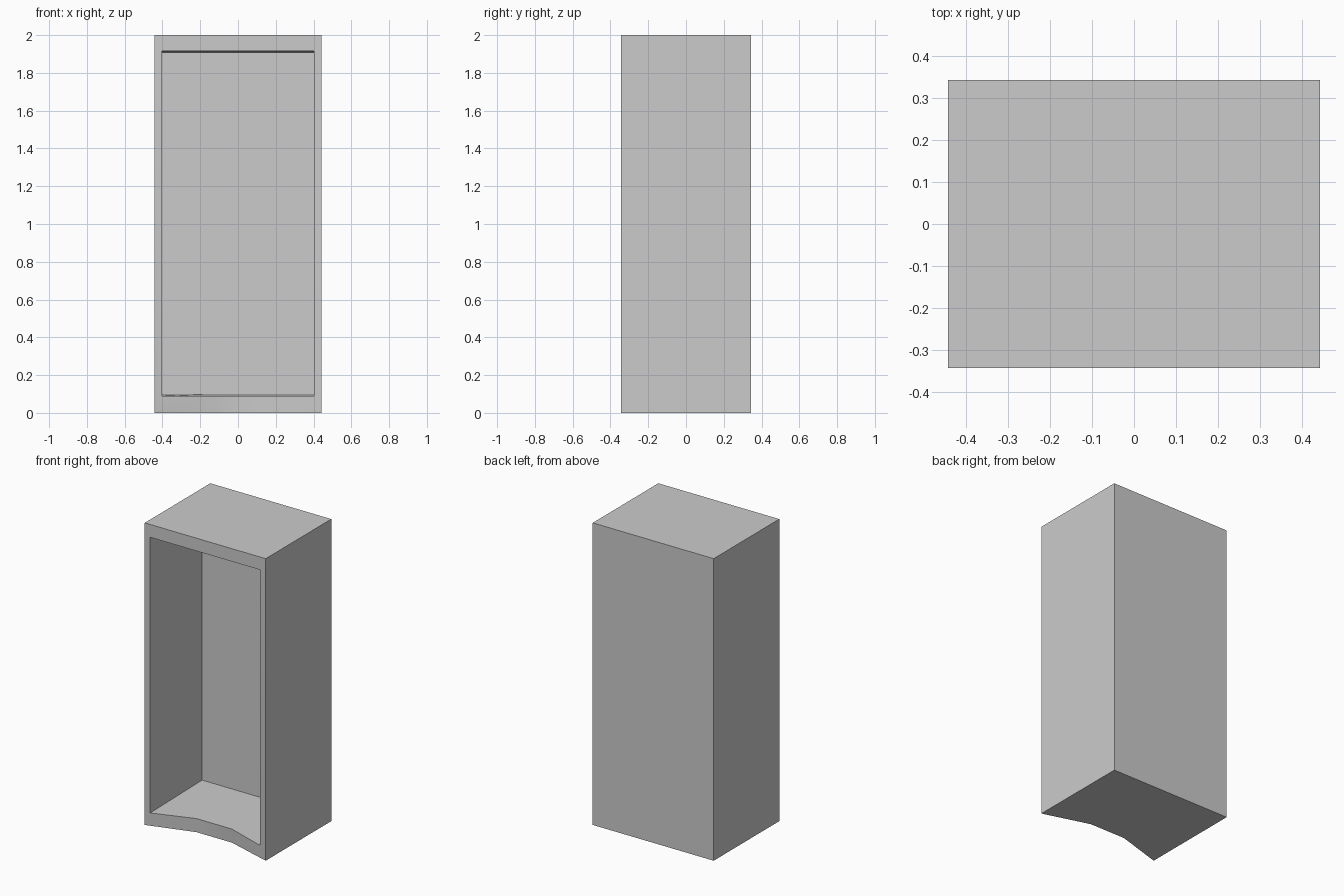
import bpy, bmesh

# Remove the default object
cube = bpy.data.objects.get("Cube")
if cube:
    bpy.data.objects.remove(cube, do_unlink=True)

# Overall sizes
HALF_W, HALF_D, HEIGHT = 0.443, 0.343, 2.0
OPEN_W = 0.403          # half width of the opening
BACK_WALL = 0.2         # y of the inner back panel
NOTCH_W, NOTCH_D = 0.13, 0.094   # toe recess in the lower front edge

# Plain grey finish
grey = bpy.data.materials.new("grey")
grey.use_nodes = True
colour = (0.6, 0.6, 0.6, 1)
grey.diffuse_color = colour
grey.node_tree.nodes["Principled BSDF"].inputs["Base Color"].default_value = colour


def ring(bm, half_w, y, bottom, top, recess=0.0):
    """Upright rectangular loop whose lower edge is pushed back in the middle."""
    points = [(-half_w, y, bottom), (-NOTCH_W, y + recess, bottom),
              (NOTCH_W, y + recess, bottom), (half_w, y, bottom),
              (half_w, y, top), (-half_w, y, top)]
    return [bm.verts.new(p) for p in points]


# Open-fronted cabinet: outer shell, front rim and hollow in one skin
bm = bmesh.new()
rings = [
    ring(bm, HALF_W, HALF_D, 0, HEIGHT),
    ring(bm, HALF_W, -HALF_D, 0, HEIGHT, NOTCH_D),
    ring(bm, OPEN_W, -HALF_D, 0.09, 1.915, NOTCH_D),
    ring(bm, OPEN_W, BACK_WALL, 0.1, 1.905),
]
for a, b in zip(rings, rings[1:]):
    for i in range(len(a)):
        j = (i + 1) % len(a)
        bm.faces.new((a[i], a[j], b[j], b[i]))
bm.faces.new(rings[0])     # outer back
bm.faces.new(rings[-1])    # inner back
bmesh.ops.recalc_face_normals(bm, faces=bm.faces[:])

mesh = bpy.data.meshes.new("cabinet_shell")
bm.to_mesh(mesh)
bm.free()
mesh.materials.append(grey)
cabinet = bpy.data.objects.new("cabinet_shell", mesh)
bpy.context.collection.objects.link(cabinet)

# Smooth the curved recess while keeping corners crisp
bpy.ops.object.select_all(action="DESELECT")
cabinet.select_set(True)
bpy.context.view_layer.objects.active = cabinet
bpy.ops.object.shade_smooth_by_angle(angle=0.6)
